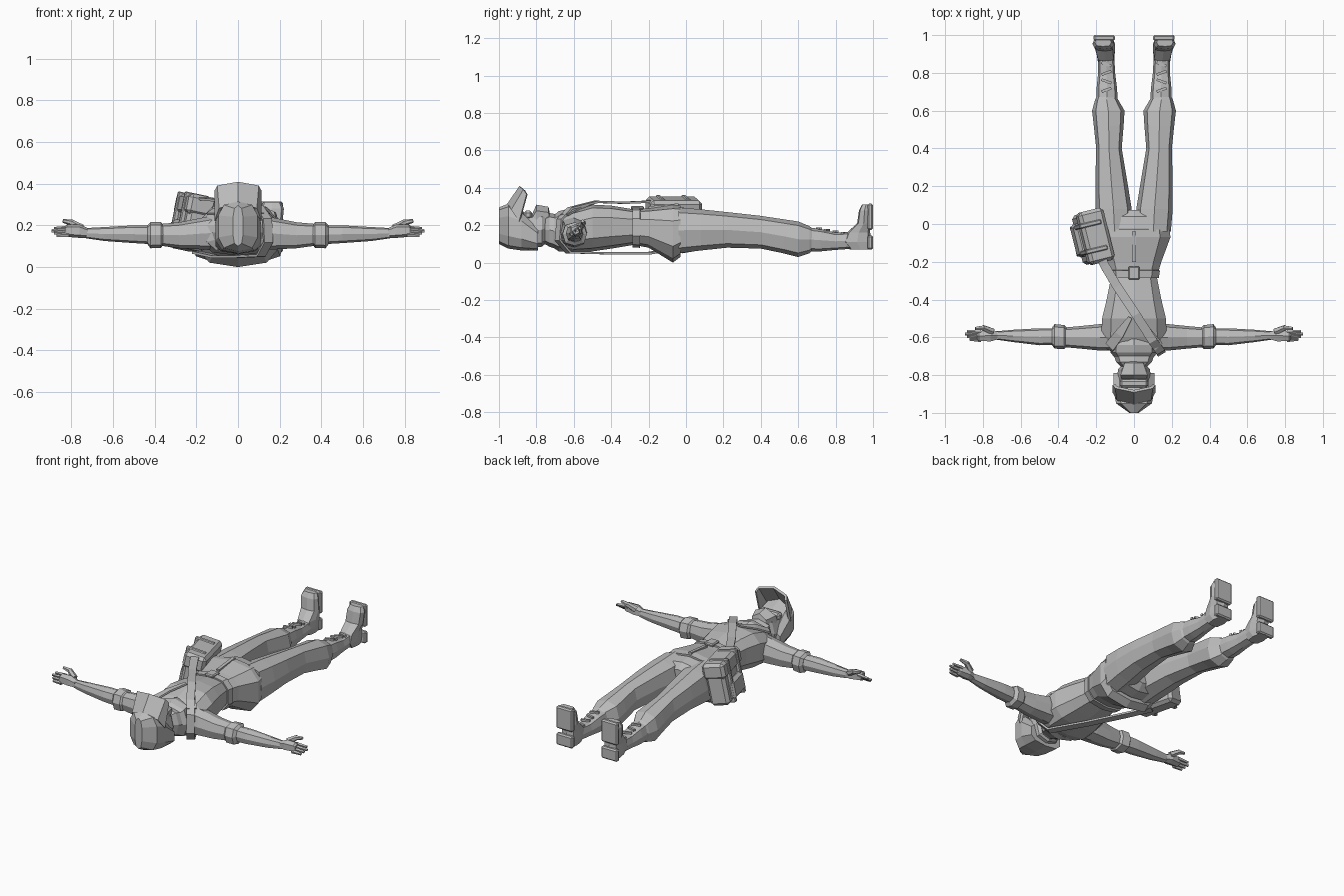
import bpy, bmesh, math
from mathutils import Vector, Matrix

grey = bpy.data.materials.new("plain grey")
grey.diffuse_color = (0.5, 0.5, 0.5, 1)


def finish(name, bm, solid=0.0):
    bmesh.ops.recalc_face_normals(bm, faces=bm.faces)
    me = bpy.data.meshes.new(name)
    bm.to_mesh(me)
    bm.free()
    me.materials.append(grey)
    ob = bpy.data.objects.new(name, me)
    bpy.context.collection.objects.link(ob)
    if solid:
        mod = ob.modifiers.new("thickness", 'SOLIDIFY')
        mod.thickness = solid
        mod.offset = 0
    return ob


def loft(name, axis, rings, n=8, p=0.75, side=1, caps=True):
    """Rings are (position, a_min, a_max, b_min, b_max) across the given axis."""
    bm = bmesh.new()
    loops = []
    for t, a0, a1, b0, b1 in rings:
        loop = []
        for i in range(n):
            ang = math.tau * i / n + (math.pi / 2 if n % 4 else math.pi / n if n == 4 else 0)
            c, s = math.cos(ang), math.sin(ang)
            a = (a0 + a1) / 2 + (a1 - a0) / 2 * math.copysign(abs(c) ** p, c)
            b = (b0 + b1) / 2 + (b1 - b0) / 2 * math.copysign(abs(s) ** p, s)
            co = {'x': (t, a, b), 'y': (a, t, b), 'z': (a, b, t)}[axis]
            loop.append(bm.verts.new((co[0] * side, co[1], co[2])))
        loops.append(loop)
    for l0, l1 in zip(loops, loops[1:]):
        for i in range(n):
            bm.faces.new((l0[i], l0[(i + 1) % n], l1[(i + 1) % n], l1[i]))
    if caps:
        bm.faces.new(loops[0])
        bm.faces.new(loops[-1])
    return finish(name, bm, 0 if caps else 0.012)


def strip(name, row_a, row_b, thick):
    """Plate between two rows of points."""
    bm = bmesh.new()
    a = [bm.verts.new(v) for v in row_a]
    b = [bm.verts.new(v) for v in row_b]
    for i in range(len(a) - 1):
        bm.faces.new((a[i], a[i + 1], b[i + 1], b[i]))
    return finish(name, bm, thick)


def box(name, loc, size, rot=(0, 0, 0), bevel=0.0):
    bm = bmesh.new()
    bmesh.ops.create_cube(bm, size=1, matrix=Matrix.Diagonal((*size, 1)))
    if bevel:
        bmesh.ops.bevel(bm, geom=bm.edges[:], offset=bevel, segments=1, affect='EDGES')
    ob = finish(name, bm)
    ob.location, ob.rotation_euler = loc, rot
    return ob


def rod(name, a, b, r0, r1, n=6):
    a, b = Vector(a), Vector(b)
    bm = bmesh.new()
    m = Matrix.Translation((a + b) / 2) @ (b - a).to_track_quat('Z', 'Y').to_matrix().to_4x4()
    bmesh.ops.create_cone(bm, cap_ends=True, segments=n, radius1=r0, radius2=r1,
                          depth=(b - a).length, matrix=m)
    return finish(name, bm)


# Jacket with flared hem, and trouser seat below it
loft("jacket", 'y', [
    (-0.69, -0.09, 0.09, 0.10, 0.23), (-0.66, -0.155, 0.155, 0.07, 0.25),
    (-0.60, -0.18, 0.18, 0.055, 0.28), (-0.50, -0.175, 0.175, 0.06, 0.31),
    (-0.40, -0.15, 0.15, 0.075, 0.305), (-0.28, -0.125, 0.125, 0.095, 0.285),
    (-0.20, -0.15, 0.15, 0.08, 0.29), (-0.07, -0.2, 0.2, 0.0, 0.31),
    (-0.03, -0.195, 0.195, 0.03, 0.305)], n=10, p=0.7)
loft("trouser_seat", 'y', [
    (-0.15, -0.14, 0.14, 0.08, 0.28), (-0.02, -0.19, 0.19, 0.05, 0.295),
    (0.04, -0.15, 0.15, 0.06, 0.285), (0.075, -0.06, 0.06, 0.10, 0.25)], n=10, p=0.7)
loft("belt", 'y', [(-0.285, -0.13, 0.13, 0.088, 0.29), (-0.245, -0.137, 0.137, 0.085, 0.292)],
     n=10, p=0.7, caps=False)
box("belt_buckle", (0, -0.26, 0.293), (0.06, 0.07, 0.02), bevel=0.006)
box("jacket_front_flap", (0, -0.12, 0.303), (0.02, 0.16, 0.012), (0.1, 0, 0))

# Neck, scarf folds
loft("neck", 'y', [(-0.80, -0.06, 0.06, 0.10, 0.23), (-0.66, -0.065, 0.065, 0.09, 0.22)])
loft("scarf_upper", 'y', [(-0.755, -0.07, 0.07, 0.10, 0.25), (-0.73, -0.095, 0.095, 0.085, 0.265),
                          (-0.70, -0.105, 0.105, 0.075, 0.26), (-0.68, -0.09, 0.09, 0.09, 0.23)])
loft("scarf_lower", 'y', [(-0.71, -0.10, 0.10, 0.08, 0.25), (-0.68, -0.125, 0.125, 0.06, 0.275),
                          (-0.64, -0.12, 0.12, 0.06, 0.285), (-0.61, -0.06, 0.06, 0.10, 0.28)])

# Head, cap and face
loft("cap", 'y', [
    (-1.0, -0.025, 0.025, 0.10, 0.295), (-0.95, -0.098, 0.098, 0.075, 0.315),
    (-0.88, -0.112, 0.112, 0.065, 0.285), (-0.79, -0.112, 0.112, 0.065, 0.19)], n=10, p=0.7)
loft("face", 'y', [
    (-0.90, -0.09, 0.09, 0.08, 0.275), (-0.83, -0.09, 0.09, 0.08, 0.262),
    (-0.77, -0.085, 0.085, 0.085, 0.265), (-0.735, -0.05, 0.05, 0.12, 0.27)])
loft("jaw_cover", 'y', [
    (-0.82, -0.075, 0.075, 0.16, 0.265), (-0.80, -0.08, 0.08, 0.15, 0.31),
    (-0.735, -0.055, 0.055, 0.15, 0.298), (-0.725, -0.04, 0.04, 0.16, 0.25)], n=6)
box("goggles", (0, -0.845, 0.255), (0.15, 0.045, 0.045), bevel=0.012)
strip("cap_visor",
      [(-0.106, -0.89, 0.22), (-0.085, -0.93, 0.28), (0, -0.95, 0.31),
       (0.085, -0.93, 0.28), (0.106, -0.89, 0.22)],
      [(-0.106, -0.85, 0.365), (-0.095, -0.865, 0.388), (0, -0.885, 0.405),
       (0.095, -0.865, 0.388), (0.106, -0.85, 0.365)], 0.015)

for s, tag in ((-1, "left"), (1, "right")):
    # Sleeve, rolled cuff, bare forearm
    loft(tag + "_sleeve", 'x', [
        (0.10, -0.67, -0.53, 0.08, 0.25), (0.18, -0.67, -0.53, 0.085, 0.235),
        (0.28, -0.66, -0.54, 0.09, 0.215), (0.39, -0.65, -0.55, 0.105, 0.205)], side=s)
    loft(tag + "_rolled_cuff", 'x', [
        (0.355, -0.65, -0.55, 0.11, 0.20), (0.37, -0.662, -0.535, 0.092, 0.215),
        (0.42, -0.66, -0.53, 0.09, 0.215), (0.435, -0.64, -0.55, 0.11, 0.20)], side=s)
    loft(tag + "_forearm", 'x', [
        (0.42, -0.64, -0.552, 0.11, 0.20), (0.50, -0.642, -0.552, 0.115, 0.20),
        (0.64, -0.625, -0.56, 0.125, 0.192), (0.73, -0.612, -0.568, 0.138, 0.187)], side=s)
    # Hand with thumb and fingers
    loft(tag + "_palm", 'x', [
        (0.72, -0.613, -0.568, 0.14, 0.187), (0.76, -0.625, -0.555, 0.14, 0.205),
        (0.82, -0.622, -0.565, 0.145, 0.205), (0.83, -0.615, -0.57, 0.15, 0.195)],
        n=6, side=s)
    rod(tag + "_thumb_base", (s * 0.75, -0.57, 0.185), (s * 0.80, -0.548, 0.215), 0.02, 0.015)
    rod(tag + "_thumb_tip", (s * 0.795, -0.55, 0.212), (s * 0.84, -0.553, 0.222), 0.015, 0.009)
    for i in range(4):
        y, z = -0.572 - 0.014 * i, 0.187 - 0.011 * i
        rod(f"{tag}_finger_{i + 1}", (s * 0.81, y, z),
            (s * (0.895 - 0.012 * abs(i - 1)), y + 0.004, z - 0.003), 0.012, 0.008, 5)
    # Trouser leg, bagging out above the boot
    loft(tag + "_trouser_leg", 'y', [
        (-0.04, 0.01, 0.195, 0.05, 0.295), (0.08, 0.012, 0.205, 0.065, 0.285),
        (0.22, 0.035, 0.205, 0.08, 0.27), (0.40, 0.065, 0.20, 0.075, 0.25),
        (0.52, 0.055, 0.213, 0.05, 0.232), (0.60, 0.05, 0.222, 0.03, 0.22),
        (0.66, 0.085, 0.205, 0.05, 0.195), (0.68, 0.10, 0.195, 0.07, 0.18)], side=s)
    # Boot shaft, foot, sole and laces
    loft(tag + "_boot_shaft", 'y', [
        (0.64, 0.085, 0.20, 0.06, 0.19), (0.72, 0.09, 0.198, 0.06, 0.18),
        (0.80, 0.10, 0.19, 0.068, 0.16), (0.90, 0.105, 0.19, 0.075, 0.165)], side=s)
    pts = [(0.07, 0.11, 0.19, 0.875, 0.995), (0.11, 0.10, 0.20, 0.84, 0.99),
           (0.16, 0.10, 0.20, 0.86, 0.985), (0.21, 0.10, 0.213, 0.915, 0.985),
           (0.28, 0.105, 0.22, 0.925, 0.985), (0.31, 0.12, 0.207, 0.94, 0.985)]
    loft(tag + "_foot", 'z', pts, p=0.6, side=s)
    for part, z0, z1 in (("heel", 0.07, 0.145), ("sole", 0.175, 0.315)):
        box(f"{tag}_{part}", (s * 0.158, 0.985, (z0 + z1) / 2), (0.115, 0.03, z1 - z0), bevel=0.008)
    for i in range(4):
        y = 0.71 + 0.045 * i
        box(f"{tag}_lace_{i + 1}", (s * 0.146, y, 0.183 - 0.18 * (y - 0.71)), (0.055, 0.014, 0.012),
            (0, 0, 0.35 * (-1) ** i))
    # Jacket collar lapels
    strip(tag + "_lapel", [(s * 0.11, -0.67, 0.255), (s * 0.06, -0.60, 0.295), (s * 0.01, -0.50, 0.318)],
          [(s * 0.15, -0.63, 0.255), (s * 0.10, -0.57, 0.288), (s * 0.03, -0.49, 0.318)], 0.01)

# Satchel on the hip with flap, pocket and straps
tilt = Matrix.Translation((-0.222, -0.07, 0.205)) @ Matrix.Rotation(0.24, 4, 'Z') @ Matrix.Rotation(0.2, 4, 'Y')
for name, loc, size in (
        ("satchel", (0, 0, 0), (0.12, 0.27, 0.25)),
        ("satchel_flap", (0, 0, 0.09), (0.14, 0.285, 0.10)),
        ("satchel_pocket", (-0.06, 0, -0.05), (0.05, 0.18, 0.12)),
        ("satchel_strap_front", (-0.02, -0.07, 0.01), (0.12, 0.025, 0.27)),
        ("satchel_strap_back", (-0.02, 0.07, 0.01), (0.12, 0.025, 0.27))):
    ob = box(name, (0, 0, 0), size, bevel=0.018 if "strap" not in name else 0.005)
    ob.matrix_world = tilt @ Matrix.Translation(loc)

# Shoulder strap looping over chest and back to the satchel
path = [(-0.20, -0.12, 0.335), (-0.155, -0.22, 0.325), (-0.09, -0.33, 0.32), (0.01, -0.48, 0.325),
        (0.10, -0.62, 0.29), (0.14, -0.675, 0.23), (0.145, -0.685, 0.12), (0.11, -0.63, 0.055),
        (0, -0.42, 0.05), (-0.11, -0.20, 0.05), (-0.20, -0.08, 0.07)]
w = Vector((0.85, 0.52, 0)) * 0.024
strip("shoulder_strap", [Vector(q) - w for q in path], [Vector(q) + w for q in path], 0.012)
